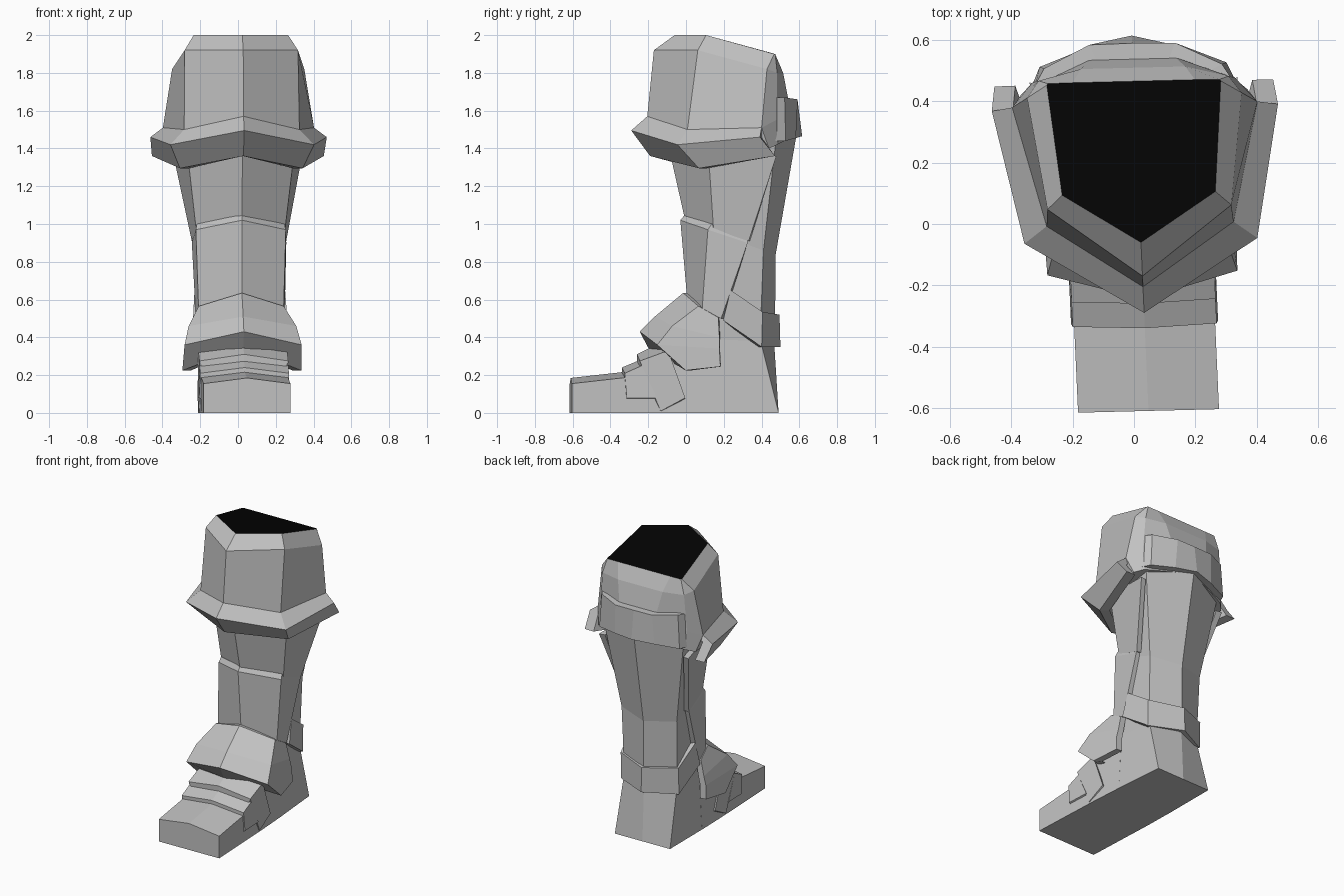
import bpy
import bmesh
from mathutils import Matrix, Vector

old = bpy.data.objects.get("Cube")
if old:
    bpy.data.objects.remove(old, do_unlink=True)


def make_material(name, value):
    mat = bpy.data.materials.new(name)
    mat.use_nodes = True
    colour = (value, value, value, 1.0)
    mat.diffuse_color = colour
    mat.node_tree.nodes["Principled BSDF"].inputs["Base Color"].default_value = colour
    return mat


GREY = make_material("armour grey", 0.54)
BLACK = make_material("opening black", 0.001)

# The front of the leg leans slightly to one side of the back
LEAN = Matrix(((1, -.045, 0, .02), (.025, 1, 0, 0), (0, 0, 1, 0), (0, 0, 0, 1)))


def mirrored(half):
    """Full row of points from one half; a point on the middle is used once."""
    right = [Vector((-x, y, z)) for x, y, z in reversed(half) if x > 0]
    return right + [Vector(p) for p in half]


def loft(name, rows, around=False, along=False):
    """Skin rows of points. around closes each row, along joins last row to first."""
    bm = bmesh.new()
    grid = [[bm.verts.new(LEAN @ p) for p in row] for row in rows]
    n_rows, n_cols = len(grid), len(grid[0])
    for i in range(n_rows if along else n_rows - 1):
        for j in range(n_cols if around else n_cols - 1):
            a, b = grid[i], grid[(i + 1) % n_rows]
            k = (j + 1) % n_cols
            bm.faces.new((a[j], a[k], b[k], b[j]))
    if around:
        first = bm.faces.new(grid[0])
        bm.faces.new(grid[-1])
        if name == "thigh":
            first.material_index = 1
    if along:
        bm.faces.new([row[0] for row in grid])
        bm.faces.new([row[-1] for row in grid])
    bmesh.ops.recalc_face_normals(bm, faces=bm.faces)
    mesh = bpy.data.meshes.new(name)
    bm.to_mesh(mesh)
    bm.free()
    mesh.materials.append(GREY)
    mesh.materials.append(BLACK)
    obj = bpy.data.objects.new(name, mesh)
    bpy.context.collection.objects.link(obj)
    return obj


def tube(name, *halves):
    return loft(name, [mirrored(h) for h in halves], around=True)


def plate(name, *halves, shrink=(0.85, 0.85, 1), centre=(0, 0.28, 0)):
    """Thick bent plate: outer rows plus copies drawn in toward the centre."""
    outer = [mirrored(h) for h in halves]
    c, s = Vector(centre), Vector(shrink)
    inner = [[c + (p - c) * s for p in row] for row in reversed(outer)]
    return loft(name, outer + inner, along=True)


# Thigh with its dark open top
tube("thigh",
     [(0, -.06, 2), (.25, .1, 2), (.284, .46, 1.9), (.28, .465, 1.9), (.2, .466, 1.9)],
     [(0, -.17, 1.92), (.3, .055, 1.92), (.35, .42, 1.82), (.31, .475, 1.8), (.17, .51, 1.8)],
     [(0, -.205, 1.57), (.305, 0, 1.5), (.4, .39, 1.51), (.33, .47, 1.55), (.14, .54, 1.65)],
     [(0, -.15, 1.4), (.3, .08, 1.36), (.37, .43, 1.4), (.32, .475, 1.42), (.12, .54, 1.45)])

# Flared rim below the knee
plate("knee_rim",
      [(0, -.205, 1.57), (.305, 0, 1.5), (.4, .39, 1.51)],
      [(0, -.29, 1.495), (.38, -.055, 1.42), (.467, .38, 1.46)],
      [(0, -.19, 1.36), (.325, .06, 1.295), (.455, .46, 1.36)],
      shrink=(.85, .9, 1), centre=(0, .47, 0))

# Strap across the back of the knee, flat at its top and ridged below
plate("knee_strap",
      [(0, .59, 1.66), (.14, .588, 1.66), (.29, .515, 1.67), (.32, .465, 1.67)],
      [(0, .615, 1.465), (.15, .578, 1.455), (.305, .52, 1.44), (.33, .465, 1.44)],
      shrink=(.85, .6, 1), centre=(0, .46, 0))

# Calf, ridged down its back
tube("calf",
     [(0, -.07, 1.5), (.28, .14, 1.5), (.31, .475, 1.5), (0, .59, 1.5)],
     [(0, .04, 1), (.225, .16, .95), (.21, .405, .86), (0, .475, .84)],
     [(0, .05, .35), (.2, .13, .35), (.2, .385, .35), (0, .47, .35)])

# Front shell running down a slanted side seam, with a raised shin guard
plate("calf_shell",
      [(0, -.09, 1.4), (.285, .11, 1.4), (.34, .47, 1.36)],
      [(0, 0, 1), (.235, .14, .97), (.25, .325, .91)],
      shrink=(.88, .9, 1), centre=(0, .4, 0))
plate("shin_guard",
      [(0, -.005, 1.05), (.232, .13, 1), (.247, .32, .92)],
      [(0, -.03, 1.02), (.238, .11, .97), (.25, .32, .9)],
      [(0, .01, .56), (.225, .08, .55), (.235, .18, .5)])

# Strap around the back of the ankle
plate("ankle_strap",
      [(0, .495, .52), (.22, .4, .535), (.24, .23, .65)],
      [(0, .5, .35), (.22, .395, .35), (.25, .19, .49)],
      centre=(0, .2, 0))

# Ankle guard over the instep
plate("ankle_guard",
      [(0, -.015, .635), (.225, .06, .565), (.24, .165, .505)],
      [(0, -.165, .51), (.285, -.08, .46), (.265, .17, .4)],
      [(0, -.245, .43), (.31, -.16, .36), (.28, .17, .34)],
      [(0, -.2, .345), (.315, -.01, .225), (.285, .175, .245)],
      centre=(0, .2, 0))

# Foot lofted from toe to instep, then the heel from sole to ankle
tube("foot",
     [(0, -.61, .185), (.23, -.61, .155), (.23, -.61, 0)],
     [(0, -.3, .22), (.23, -.3, .19), (.23, -.3, 0)],
     [(0, -.1, .34), (.22, -.1, .26), (.23, -.1, 0)],
     [(0, .05, .52), (.2, .13, .45), (.225, .13, 0)])
tube("heel",
     [(.225, .12, 0), (.21, .485, 0), (0, .485, 0)],
     [(.2, .12, .42), (.2, .385, .4), (0, .465, .4)])

# Two overlapping bands across the toes, slanting back down the sides
plate("front_band",
      [(0, -.34, .24), (.235, -.33, .21), (.24, -.32, .08)],
      [(0, -.22, .29), (.235, -.24, .25), (.24, -.16, .08)],
      shrink=(.9, 1, .85), centre=(0, 0, 0))
plate("rear_band",
      [(0, -.26, .31), (.235, -.25, .275), (.235, -.14, .01)],
      [(0, -.12, .38), (.235, -.1, .33), (.235, -.01, .08)],
      shrink=(.9, 1, .85), centre=(0, 0, 0))
